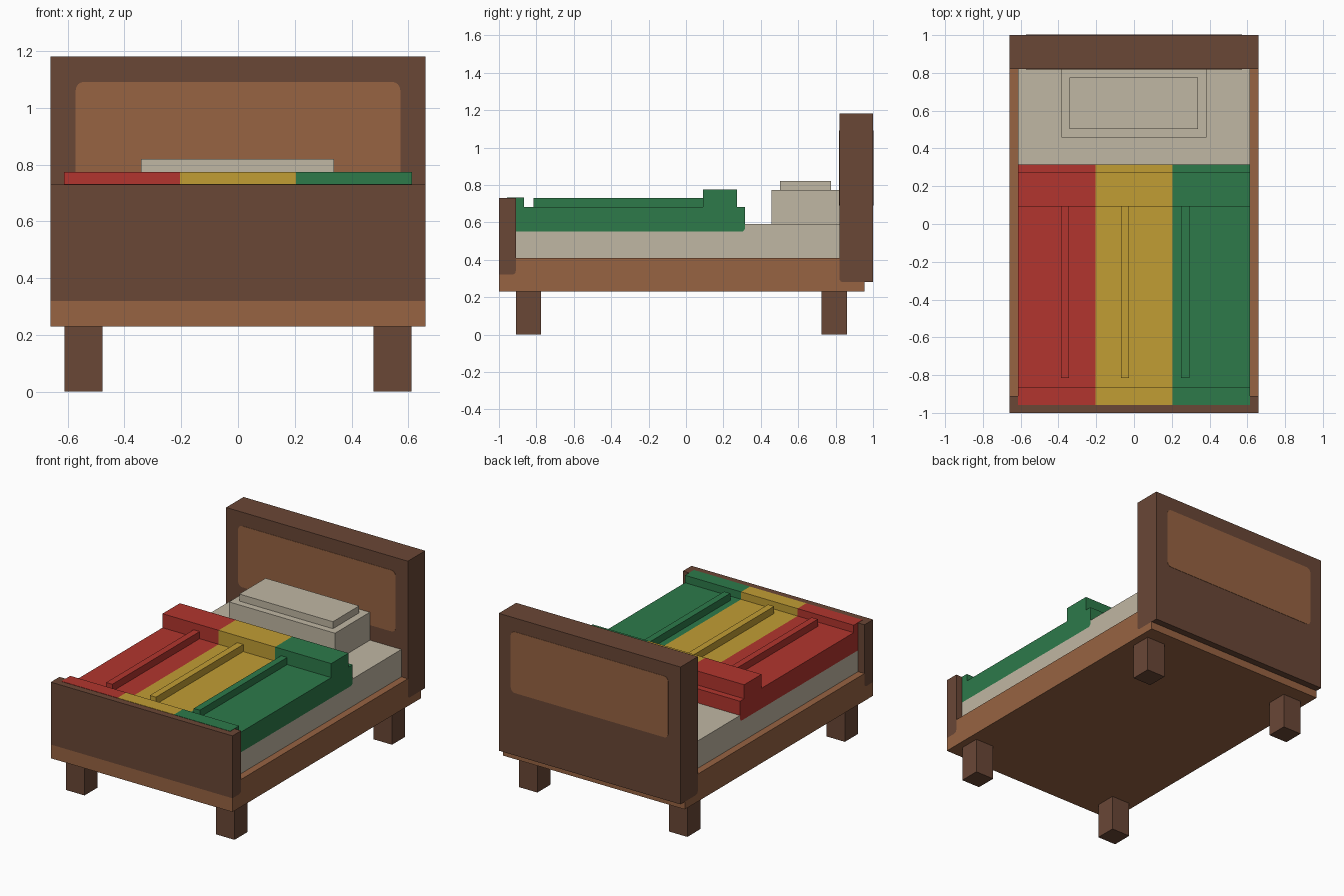
import bpy, bmesh, math

cube = bpy.data.objects.get("Cube")
if cube:
    bpy.data.objects.remove(cube, do_unlink=True)


def material(name, rgb):
    lin = [((c / 255 + 0.055) / 1.055) ** 2.4 for c in rgb] + [1.0]
    m = bpy.data.materials.new(name)
    m.use_nodes = True
    m.diffuse_color = lin
    bsdf = next(n for n in m.node_tree.nodes if n.type == 'BSDF_PRINCIPLED')
    bsdf.inputs["Base Color"].default_value = lin
    bsdf.inputs["Roughness"].default_value = 0.8
    return m


DARK = material("dark wood", (106, 71, 54))
LIGHT = material("light wood", (151, 99, 66))
CREAM = material("cream linen", (192, 183, 163))
RED = material("red cloth", (178, 53, 46))
YELLOW = material("yellow cloth", (193, 157, 52))
GREEN = material("green cloth", (45, 122, 74))


def finish(name, bm, mats):
    bmesh.ops.recalc_face_normals(bm, faces=bm.faces)
    me = bpy.data.meshes.new(name)
    bm.to_mesh(me)
    bm.free()
    for m in mats:
        me.materials.append(m)
    ob = bpy.data.objects.new(name, me)
    bpy.context.scene.collection.objects.link(ob)
    return ob


def prism(name, profile, xs, mats):
    """Extrude a (y, z) profile through the stations xs, one material per span."""
    bm = bmesh.new()
    rings = [[bm.verts.new((x, y, z)) for y, z in profile] for x in xs]
    n = len(profile)
    bm.faces.new(rings[0])
    bm.faces.new(rings[-1]).material_index = len(mats) - 1
    for s in range(len(xs) - 1):
        for i in range(n):
            j = (i + 1) % n
            f = bm.faces.new((rings[s][i], rings[s][j], rings[s + 1][j], rings[s + 1][i]))
            f.material_index = s
    return finish(name, bm, mats)


def box(name, x, y, z, mat):
    return prism(name, [(y[0], z[0]), (y[1], z[0]), (y[1], z[1]), (y[0], z[1])], x, [mat])


def arc(cx, cz, r, start, steps=4):
    """Quarter arc, counter-clockwise from the start angle in degrees."""
    return [(cx + r * math.cos(math.radians(start + 90 * i / steps)),
             cz + r * math.sin(math.radians(start + 90 * i / steps))) for i in range(steps + 1)]


W = 0.66   # half width of the bed
B = 0.613  # half width of the bedding
R = 0.02   # rounding of the board corners

# Frame, with rebates that hold both boards
head_corner = arc(0.82 + R, 0.28 + R, R, 180)
foot_corner = arc(-0.91 - R, 0.32 + R, R, 270)
prism("bed_frame", [(-1, 0.23), (0.955, 0.23), (0.955, 0.28)] + head_corner[::-1]
      + [(0.82, 0.41), (-0.91, 0.41)] + foot_corner[::-1] + [(-1, 0.32)], [-W, W], [LIGHT])
prism("headboard", head_corner + [(1, 0.28), (1, 1.182), (0.82, 1.182)], [-W, W], [DARK])
prism("footboard", [(-1, 0.32)] + foot_corner + [(-0.91, 0.73), (-1, 0.73)], [-W, W], [DARK])

# Rounded panels on both faces of the headboard
px, z0, z1, r = 0.572, 0.69, 1.092, 0.03
outline = (arc(px - r, z1 - r, r, 0) + arc(-px + r, z1 - r, r, 90)
           + arc(-px + r, z0 + r, r, 180) + arc(px - r, z0 + r, r, 270))
for name, y in (("front_panel", 0.818), ("back_panel", 0.999)):
    bm = bmesh.new()
    face = bm.faces.new([bm.verts.new((x, y, z)) for x, z in outline])
    ext = bmesh.ops.extrude_face_region(bm, geom=[face])
    bmesh.ops.translate(bm, vec=(0, 0.003, 0),
                        verts=[v for v in ext["geom"] if isinstance(v, bmesh.types.BMVert)])
    finish("headboard_" + name, bm, [LIGHT])

# Legs
for side, sx in (("left", 1), ("right", -1)):
    for end, y in (("front", -0.91), ("back", 0.725)):
        box(f"{end}_{side}_leg", sorted((sx * 0.478, sx * 0.612)), (y, y + 0.135), (0, 0.235), DARK)

# Mattress, stepped down under the blanket, and stacked pillow
tuck = arc(0.315 - R, 0.55 + R, R, 270)
prism("mattress", [(-0.91, 0.41), (0.82, 0.41), (0.82, 0.59), (0.315, 0.59)]
      + tuck[::-1] + [(-0.91, 0.55)], [-B, B], [CREAM])
box("pillow_base", (-0.385, 0.385), (0.457, 0.82), (0.585, 0.774), CREAM)
box("pillow_top", (-0.342, 0.338), (0.502, 0.775), (0.77, 0.82), CREAM)

# Striped blanket with a folded ridge at the head and a rolled edge over the footboard
prism("blanket", [(-0.91, 0.55)] + tuck
      + [(0.315, 0.683), (0.272, 0.683), (0.272, 0.775), (0.092, 0.775), (0.092, 0.683),
         (-0.865, 0.683), (-0.865, 0.732), (-0.957, 0.732), (-0.957, 0.70), (-0.91, 0.70)],
      [-B, -0.205, 0.205, B], [RED, YELLOW, GREEN])
for name, x, mat in (("red", -0.365, RED), ("yellow", -0.048, YELLOW), ("green", 0.271, GREEN)):
    box(name + "_blanket_rib", (x - 0.022, x + 0.022), (-0.815, 0.095), (0.675, 0.73), mat)
